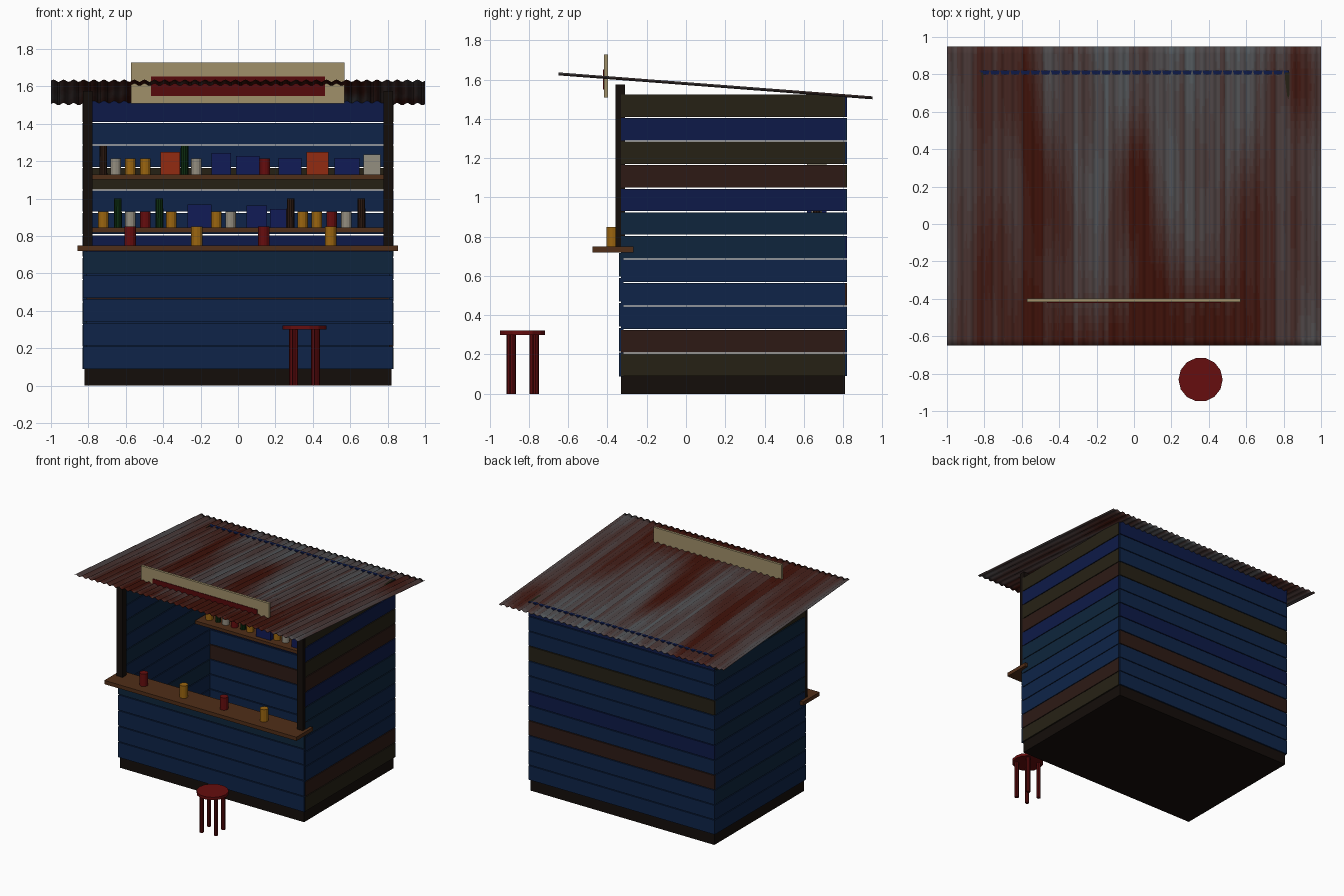
import bpy, bmesh, math, random
from mathutils import Vector, noise

if "Cube" in bpy.data.objects:
    bpy.data.objects.remove(bpy.data.objects["Cube"])

random.seed(4)
# Colours as 0-255 display values, converted to linear in mat()
COL = {
    "royal": (13, 26, 72), "blue": (14, 36, 72), "teal": (14, 37, 60),
    "brown": (45, 26, 21), "olive": (38, 33, 21), "dark": (20, 13, 10),
    "wood": (80, 46, 24), "tan": (160, 144, 106), "red": (102, 13, 14),
    "maroon": (86, 9, 11), "yellow": (156, 102, 16), "white": (148, 142, 128),
    "green": (12, 44, 16), "orange": (146, 43, 17), "bottle": (42, 24, 16),
    "navy": (17, 27, 86),
}
SHADES = 12
for k in range(SHADES):  # roof tin to rust
    t = k / (SHADES - 1)
    COL[f"tin{k}"] = tuple(a + (b - a) * t for a, b in zip((82, 88, 92), (62, 17, 9)))
MATS = {}


def mat(name):
    if name not in MATS:
        m = bpy.data.materials.new(name)
        m.diffuse_color = (*[((c / 255 + 0.055) / 1.055) ** 2.4 for c in COL[name]], 1)
        m.use_nodes = True
        m.node_tree.nodes["Principled BSDF"].inputs["Base Color"].default_value = m.diffuse_color
        MATS[name] = m
    return MATS[name]


def make(name, bm, *colors):
    me = bpy.data.meshes.new(name)
    bm.to_mesh(me)
    bm.free()
    ob = bpy.data.objects.new(name, me)
    bpy.context.collection.objects.link(ob)
    for c in colors:
        me.materials.append(mat(c))
    return ob


def box(name, x, y, z, color):
    """Box from (min, max) pairs."""
    bm = bmesh.new()
    bmesh.ops.create_cube(bm, size=1)
    for v in bm.verts:
        v.co = Vector([(a + b) / 2 + c * (b - a) for (a, b), c in zip((x, y, z), v.co)])
    return make(name, bm, color)


def lathe(name, x, y, z, profile, color, sides=12):
    """Stack of rings: profile is (radius, height) pairs, capped at both ends."""
    bm = bmesh.new()
    rings = [[bm.verts.new((x + r * math.cos(2 * math.pi * i / sides),
                            y + r * math.sin(2 * math.pi * i / sides), z + h))
              for i in range(sides)] for r, h in profile]
    for a, b in zip(rings, rings[1:]):
        for i in range(sides):
            j = (i + 1) % sides
            bm.faces.new((a[i], a[j], b[j], b[i]))
    bm.faces.new(rings[0][::-1])
    bm.faces.new(rings[-1])
    return make(name, bm, color)


# Base
box("base", (-0.82, 0.82), (-0.33, 0.81), (0, 0.09), "dark")

# Plank walls: one letter per plank, bottom to top
CODE = dict(r="royal", b="blue", t="teal", n="brown", o="olive")


def wall(name, codes, x, y, z0, pitch, gap):
    for i, c in enumerate(codes):
        z = z0 + i * pitch
        box(f"{name}_plank_{i + 1}", x, y, (z, z + pitch - gap), CODE[c])


wall("right_wall", "onbbbttrnoro", (0.808, 0.831), (-0.33, 0.81), 0.09, 0.12, 0.006)
wall("left_wall", "bbtbbbtbtbto", (-0.831, -0.808), (-0.33, 0.81), 0.09, 0.12, 0.006)
wall("back_wall", "bbbnbrbbobbr", (-0.828, 0.828), (0.798, 0.821), 0.09, 0.12, 0.006)
wall("front_wall", "bbbbt", (-0.828, 0.828), (-0.342, -0.319), 0.088, 0.127, 0.006)

# Counter, front posts and shelves
box("counter", (-0.857, 0.855), (-0.477, -0.267), (0.72, 0.75), "wood")
for side, s in (("left", -1), ("right", 1)):
    box(f"{side}_post", tuple(sorted((s * 0.777, s * 0.83))), (-0.36, -0.31), (0.72, 1.575), "dark")
SHELVES = {"lower": 0.845, "upper": 1.128}
for name, z in SHELVES.items():
    box(f"{name}_shelf", (-0.79, 0.79), (0.58, 0.79), (z - 0.025, z), "wood")


# Goods
def can(name, x, y, z, color, r=0.028, h=0.087):
    lathe(name, x, y, z, [(r, 0), (r, h)], color)


def bottle(name, x, y, z, color):
    lathe(name, x, y, z, [(0.021, 0), (0.02, 0.157)], color, 10)


CANS = {"upper": [(-0.654, "white"), (-0.575, "yellow"), (-0.495, "yellow"), (-0.222, "white"),
                  (0.144, "red")],
        "lower": [(-0.72, "yellow"), (-0.575, "white"), (-0.495, "red"), (-0.356, "yellow"),
                  (-0.115, "yellow"), (-0.04, "white"), (0.345, "yellow"), (0.422, "yellow"),
                  (0.50, "red"), (0.58, "white")]}
BOTTLES = {"upper": [(-0.72, "bottle"), (-0.286, "green")],
           "lower": [(-0.642, "green"), (-0.42, "green"), (0.281, "bottle"), (0.66, "bottle")]}
CARTONS = {"upper": [(-0.363, 0.104, 0.122, "orange"), (-0.09, 0.104, 0.117, "navy"),
                     (0.053, 0.125, 0.10, "navy"), (0.278, 0.125, 0.09, "navy"),
                     (0.425, 0.12, 0.122, "orange"), (0.583, 0.134, 0.09, "navy"),
                     (0.716, 0.092, 0.108, "white")],
           "lower": [(-0.206, 0.13, 0.123, "navy"), (0.10, 0.11, 0.118, "navy"),
                     (0.214, 0.088, 0.10, "navy")]}
for level, z in SHELVES.items():
    for i, (x, c) in enumerate(CANS[level]):
        can(f"{level}_can_{i + 1}", x, 0.665, z, c)
    for i, (x, c) in enumerate(BOTTLES[level]):
        bottle(f"{level}_bottle_{i + 1}", x, 0.665, z, c)
    for i, (x, w, h, c) in enumerate(CARTONS[level]):
        box(f"{level}_carton_{i + 1}", (x - w / 2, x + w / 2), (0.615, 0.715), (z, z + h), c)
for i, x in enumerate((-0.577, -0.22, 0.138, 0.495)):
    can(f"counter_can_{i + 1}", x, -0.375, 0.75, ("red", "yellow")[i % 2], 0.031, 0.10)

# Corrugated roof with rust streaks
WAVES, PER, ROWS = 37, 8, 40
bm = bmesh.new()
n = WAVES * PER
grid = [[bm.verts.new((-1 + 2 * i / n, -0.65 + 1.6 * j / ROWS,
                       1.629 - 0.122 * j / ROWS + 0.006 * math.sin(2 * math.pi * i / PER)))
         for i in range(n + 1)] for j in range(ROWS + 1)]
streak = [random.uniform(-0.2, 0.2) for _ in range(n)]
# Rust blotches: x, y, x radius, y radius
BLOTCH = [(-0.72, -0.45, 0.25, 0.6), (-0.7, 0.65, 0.2, 0.5), (0.1, -0.4, 0.2, 0.4),
          (0.68, -0.15, 0.22, 0.6), (-0.2, -0.65, 0.4, 0.25), (0.0, 0.15, 0.1, 0.35),
          (0.42, -0.6, 0.3, 0.3), (-0.45, 0.1, 0.12, 0.4), (0.9, 0.75, 0.1, 0.3)]
for j in range(ROWS):
    for i in range(n):
        f = bm.faces.new((grid[j][i], grid[j][i + 1], grid[j + 1][i + 1], grid[j + 1][i]))
        f.smooth = True
        p = f.calc_center_median()
        rust = 0.25 + 0.35 * noise.noise(Vector((p.x * 6, p.y * 1.5, 3.0))) + streak[i // 4]
        rust += sum(0.6 * math.exp(-((p.x - a) / c) ** 2 - ((p.y - b) / d) ** 2)
                    for a, b, c, d in BLOTCH)
        f.material_index = max(0, min(SHADES - 1, round(rust * (SHADES - 1))))
roof = make("corrugated_roof", bm, *[f"tin{k}" for k in range(SHADES)])
sol = roof.modifiers.new("thickness", "SOLIDIFY")
sol.thickness = 0.003
sol.offset = 0

# Sign board
box("sign_board", (-0.572, 0.57), (-0.418, -0.398), (1.508, 1.728), "tan")
box("sign_stripe", (-0.465, 0.465), (-0.422, -0.415), (1.55, 1.652), "maroon")

# Stool
SX, SY = 0.356, -0.832
lathe("stool_seat", SX, SY, 0.30, [(0.118, 0), (0.118, 0.022)], "red", 14)
for k in range(4):
    a = math.radians(53 + 90 * k)
    lathe(f"stool_leg_{k + 1}", SX + 0.083 * math.cos(a), SY + 0.083 * math.sin(a), 0,
          [(0.016, 0), (0.016, 0.302)], "maroon", 8)
